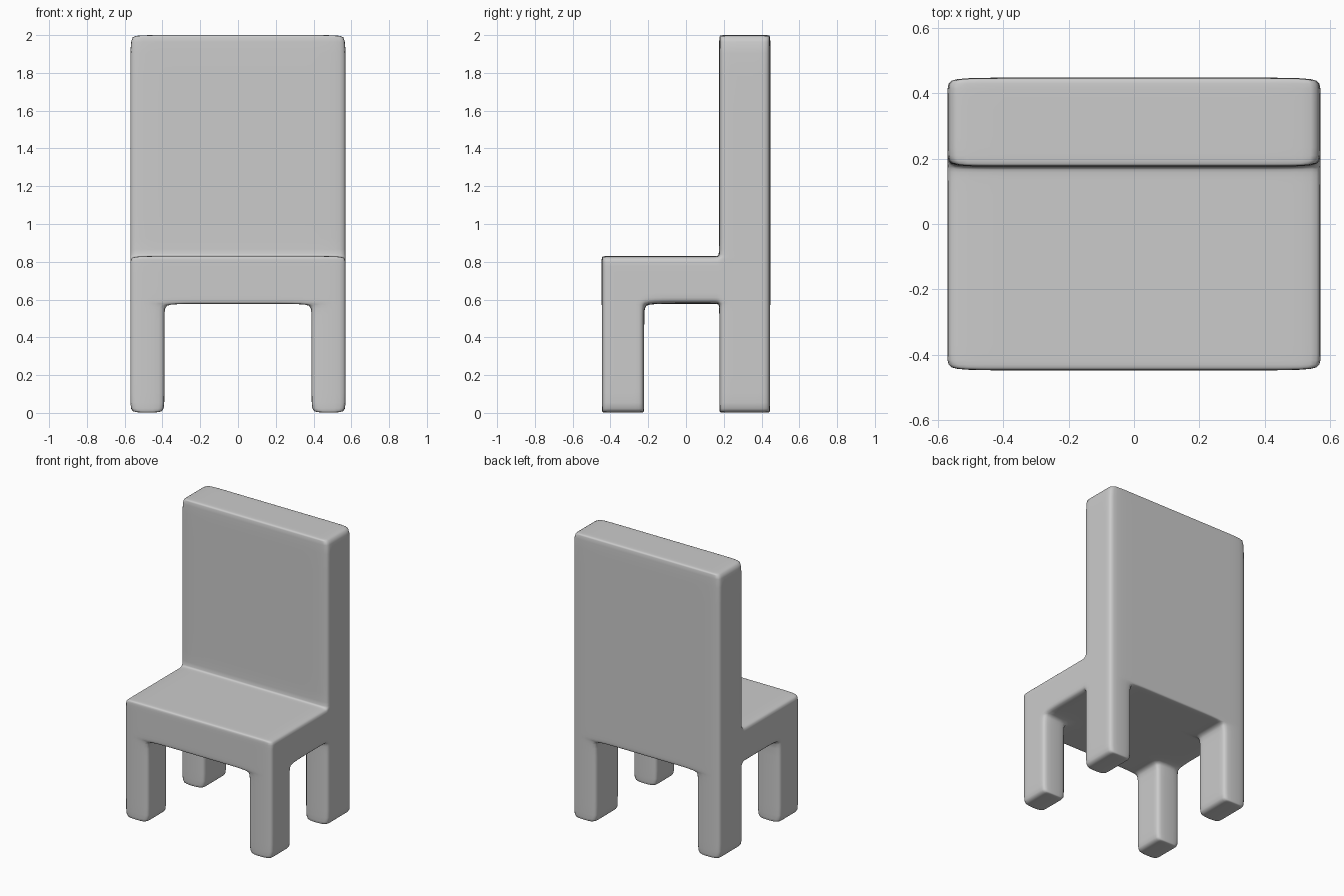
import bpy, bmesh

if "Cube" in bpy.data.objects:
    bpy.data.objects.remove(bpy.data.objects["Cube"])

# Loop positions of the subdivision cage (close pairs keep edges crisp)
X = [-0.57, -0.39, -0.19, 0.19, 0.39, 0.57]
Y = [-0.447, -0.42, -0.245, -0.22, -0.04, 0.147, 0.175, 0.203, 0.42, 0.447]
Z = [0.0, 0.025, 0.55, 0.577, 0.605, 0.805, 0.83, 0.855, 1.975, 2.0]


def solid(i, j, k):
    """True where the cage cell belongs to the chair."""
    if not (0 <= i < len(X) - 1 and 0 <= j < len(Y) - 1 and 0 <= k < len(Z) - 1):
        return False
    x, y, z = ((c[n] + c[n + 1]) / 2 for c, n in ((X, i), (Y, j), (Z, k)))
    back = y > 0.175
    if z > 0.83:                                   # backrest
        return back
    if z > 0.577:                                  # seat
        return True
    return abs(x) > 0.39 and (back or y < -0.22)   # four legs


bm = bmesh.new()
verts = {}


def vert(idx):
    if idx not in verts:
        verts[idx] = bm.verts.new((X[idx[0]], Y[idx[1]], Z[idx[2]]))
    return verts[idx]


# Skin the outside of the solid cells with quads
for i in range(len(X) - 1):
    for j in range(len(Y) - 1):
        for k in range(len(Z) - 1):
            if not solid(i, j, k):
                continue
            for axis in range(3):
                for side in (0, 1):
                    cell = [i, j, k]
                    cell[axis] += 2 * side - 1
                    if solid(*cell):
                        continue
                    quad = []
                    for u, v in ((0, 0), (1, 0), (1, 1), (0, 1)):
                        p = [i, j, k]
                        p[axis] += side
                        p[(axis + 1) % 3] += u
                        p[(axis + 2) % 3] += v
                        quad.append(vert(tuple(p)))
                    bm.faces.new(quad if side else quad[::-1])

for f in bm.faces:
    f.smooth = True
mesh = bpy.data.meshes.new("chair")
bm.to_mesh(mesh)
bm.free()

# Chair: seat, backrest and legs in one smooth body
chair = bpy.data.objects.new("chair", mesh)
bpy.context.collection.objects.link(chair)
sub = chair.modifiers.new("smooth", 'SUBSURF')
sub.levels = sub.render_levels = 2
